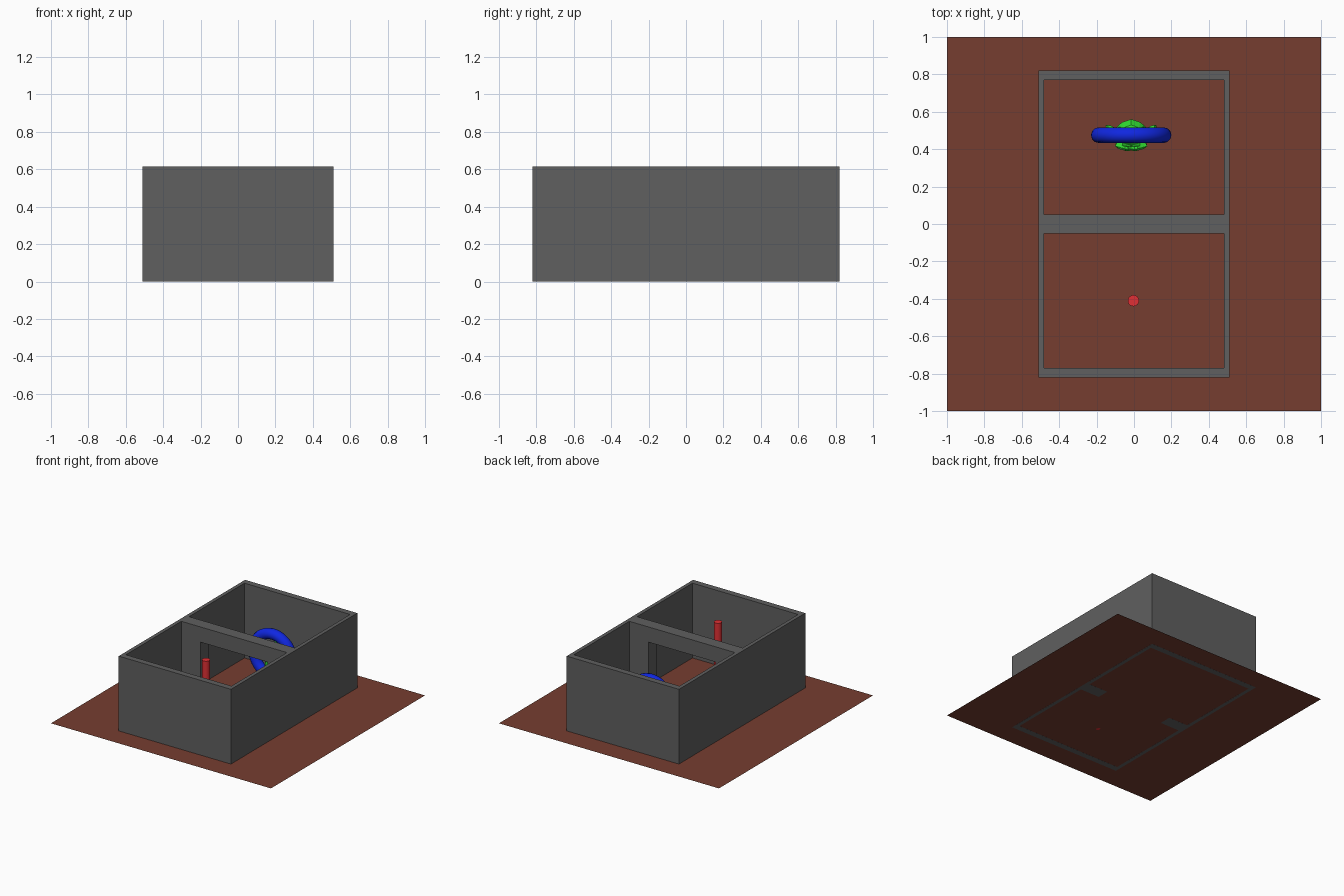
import bpy, bmesh, math

cube = bpy.data.objects.get("Cube")
if cube:
    bpy.data.objects.remove(cube, do_unlink=True)


def material(name, rgb):
    mat = bpy.data.materials.new(name)
    mat.use_nodes = True
    colour = (*rgb, 1)
    mat.diffuse_color = colour
    mat.node_tree.nodes["Principled BSDF"].inputs["Base Color"].default_value = colour
    return mat


def finish(name, mat, smooth=False):
    obj = bpy.context.object
    obj.name = name
    obj.data.materials.append(mat)
    if smooth:
        bpy.ops.object.shade_smooth_by_angle(angle=math.radians(40))
    return obj


brown = material("brown floor", (0.18, 0.048, 0.03))
grey = material("grey wall", (0.115, 0.115, 0.115))
blue = material("blue ring", (0.005, 0.02, 0.75))
green = material("green head", (0.03, 0.7, 0.03))
red = material("red post", (0.75, 0.03, 0.035))

# Floor sheet
LIFT = 0.0005
bpy.ops.mesh.primitive_plane_add(size=2, location=(0, 0, LIFT))
finish("floor", brown)

# Walls: outline and two rooms, extruded up
WALL_X, WALL_Y, HEIGHT = 0.51, 0.82, 0.615
ROOM_X, ROOM_Y, PARTITION = 0.48, 0.77, 0.05
DOOR_X, DOOR_TOP = 0.305, 0.49


def box(name, x, y0, y1, z0, z1):
    bpy.ops.mesh.primitive_cube_add(size=1, location=(0, (y0 + y1) / 2, (z0 + z1) / 2))
    obj = bpy.context.object
    obj.name = name
    obj.scale = (2 * x, y1 - y0, z1 - z0)
    bpy.ops.object.transform_apply(location=True, rotation=False, scale=True)
    return obj


walls = box("walls", WALL_X, -WALL_Y, WALL_Y, 0, HEIGHT)
walls.data.materials.append(grey)
cutters = [
    box("front_room_cutter", ROOM_X, -ROOM_Y, -PARTITION, -0.1, 1),
    box("back_room_cutter", ROOM_X, PARTITION, ROOM_Y, -0.1, 1),
    box("doorway_cutter", DOOR_X, -0.2, 0.2, -0.1, DOOR_TOP),
]
bpy.ops.object.select_all(action="DESELECT")
bpy.context.view_layer.objects.active = walls
for cutter in cutters:
    mod = walls.modifiers.new(cutter.name, "BOOLEAN")
    mod.operation = "DIFFERENCE"
    mod.solver = "EXACT"
    mod.object = cutter
    bpy.ops.object.modifier_apply(modifier=mod.name)
for cutter in cutters:
    bpy.data.objects.remove(cutter, do_unlink=True)

# Upright ring with a monkey head in its centre, in the back room
centre = (-0.015, 0.475, 0.26)
bpy.ops.mesh.primitive_torus_add(major_radius=0.173, minor_radius=0.042,
                                 major_segments=48, minor_segments=12,
                                 location=centre, rotation=(math.pi / 2, 0, 0))
finish("ring", blue, smooth=True)
bpy.ops.mesh.primitive_monkey_add(size=2, location=centre)
head = finish("monkey_head", green)
head.scale = (0.1, 0.1, 0.1)

# Post in the front room
POST = 0.565
bpy.ops.mesh.primitive_cylinder_add(vertices=32, radius=0.03, depth=POST - LIFT,
                                    location=(-0.003, -0.41, (POST + LIFT) / 2))
finish("post", red, smooth=True)
